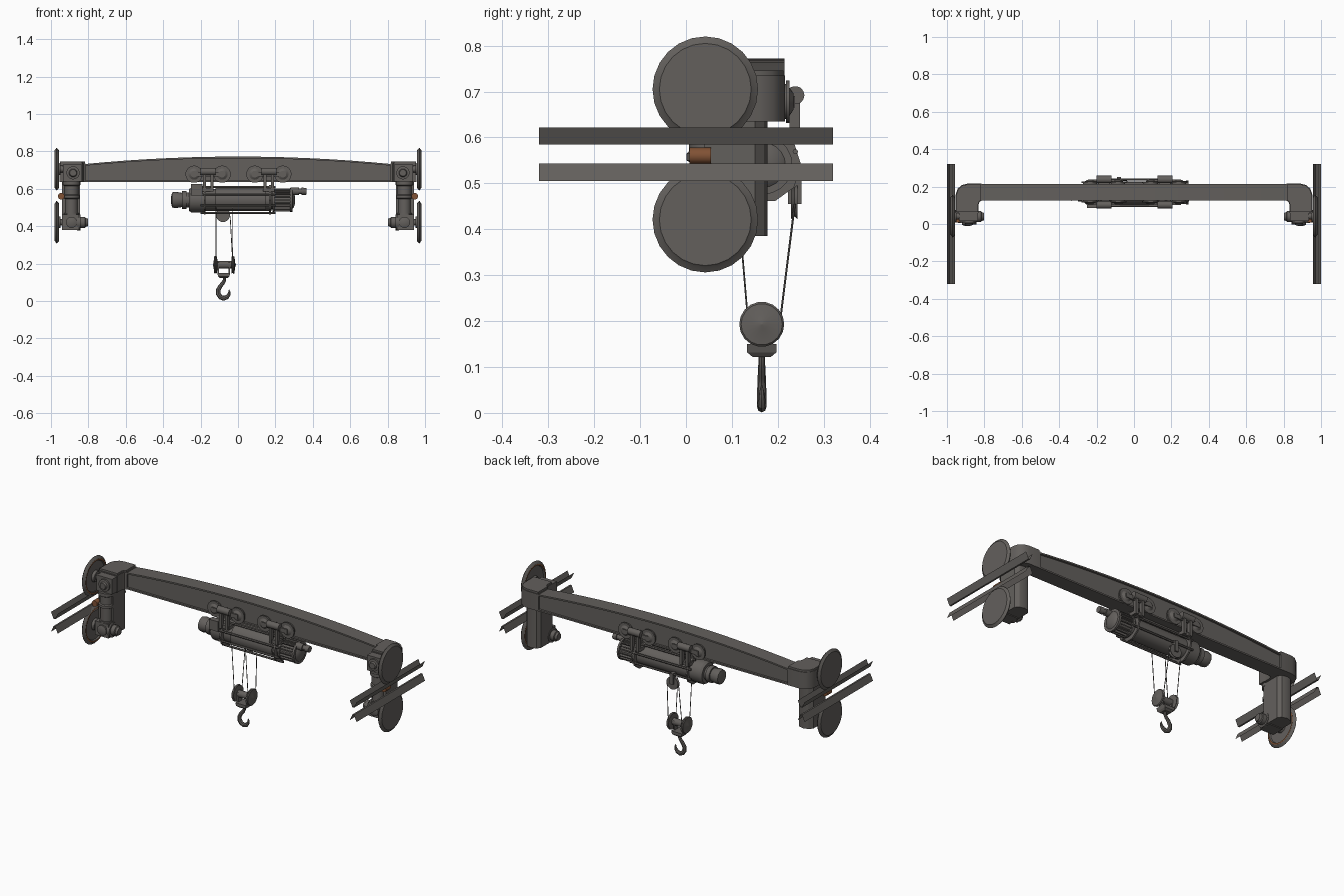
import bpy, bmesh, math
from mathutils import Vector, Matrix

if "Cube" in bpy.data.objects:
    bpy.data.objects.remove(bpy.data.objects["Cube"])

def mat(name, c):
    m = bpy.data.materials.new(name)
    m.diffuse_color = (*c, 1)
    m.use_nodes = True
    m.node_tree.nodes["Principled BSDF"].inputs["Base Color"].default_value = m.diffuse_color
    return m
STEEL = mat("dark_steel", (0.125, 0.116, 0.108))
RUST = mat("copper_brown", (0.22, 0.085, 0.035))

def finish(name, bm, m=STEEL, smooth=True):
    bmesh.ops.recalc_face_normals(bm, faces=bm.faces)
    me = bpy.data.meshes.new(name)
    bm.to_mesh(me); bm.free()
    me.materials.append(m)
    ob = bpy.data.objects.new(name, me)
    bpy.context.collection.objects.link(ob)
    if smooth:
        bpy.ops.object.select_all(action='DESELECT')
        ob.select_set(True)
        bpy.context.view_layer.objects.active = ob
        bpy.ops.object.shade_smooth_by_angle(angle=math.radians(32))
    return ob

def loft(name, rings, m=STEEL, cap=True, closed=True, smooth=True):
    """Bridge equal-length rings of points."""
    bm = bmesh.new()
    vs = [[bm.verts.new(p) for p in r] for r in rings]
    n = len(vs[0])
    for a, b in zip(vs, vs[1:]):
        for i in range(n if closed else n - 1):
            j = (i + 1) % n
            bm.faces.new((a[i], a[j], b[j], b[i]))
    if cap:
        bm.faces.new(vs[0]); bm.faces.new(vs[-1])
    return finish(name, bm, m, smooth)

def box(name, x0, x1, y0, y1, z0, z1, m=STEEL):
    return loft(name, [[(x0, y0, z), (x1, y0, z), (x1, y1, z), (x0, y1, z)] for z in (z0, z1)], m, smooth=False)

def lathe(name, prof, c, axis='X', n=20, m=STEEL):
    """Spin (offset, radius) pairs about an axis through c."""
    rings = []
    for t, r in prof:
        ring = []
        for i in range(n):
            a = 2 * math.pi * i / n
            u, v = max(r, 0.0005) * math.cos(a), max(r, 0.0005) * math.sin(a)
            p = {'X': (t, u, v), 'Y': (u, t, v), 'Z': (u, v, t)}[axis]
            ring.append(Vector(c) + Vector(p))
        rings.append(ring)
    return loft(name, rings, m)

def cyl(name, c, r, a, b, axis='X', n=20, m=STEEL):
    return lathe(name, [(a, r), (b, r)], c, axis, n, m)

def rod(name, p, q, r, n=6):
    p, q = Vector(p), Vector(q)
    rot = (q - p).to_track_quat('Z', 'Y')
    ring = [rot @ Vector((r * math.cos(2 * math.pi * i / n), r * math.sin(2 * math.pi * i / n), 0)) for i in range(n)]
    return loft(name, [[v + p for v in ring], [v + q for v in ring]])

# --- arched I-beam girder
def section(x):
    t, b = 0.772 - 0.042 * (x / 0.84) ** 2, 0.635
    f, w, h = 0.045, 0.033, 0.009
    pts = [(-f, b), (f, b), (f, b + h), (w, b + h), (w, t - h), (f, t - h), (f, t), (-f, t),
           (-f, t - h), (-w, t - h), (-w, b + h), (-f, b + h)]
    return [(x, 0.17 + y, z) for y, z in pts]
loft("girder", [section(-0.84 + 0.12 * i) for i in range(15)])

# --- end carriages, both sides
def plan(s, pts, z0, z1, name):
    loft(name, [[(s * x, y, z) for x, y in pts] for z in (z0, z1)])
CORNER = [(0.815, 0.216), (0.89, 0.216), (0.92, 0.208), (0.942, 0.19), (0.953, 0.16), (0.955, 0.06),
          (0.832, 0.06), (0.832, 0.1), (0.826, 0.118), (0.815, 0.125)]
LEG = [(0.845, 0.15), (0.86, 0.17), (0.89, 0.178), (0.92, 0.17), (0.938, 0.15), (0.94, 0.04), (0.845, 0.04)]

def end_carriage(s):
    side = "right" if s > 0 else "left"
    nm = lambda t: f"{side}_{t}"
    plan(s, CORNER, 0.635, 0.735, nm("corner"))
    plan(s, [(0.885 + (x - 0.885) * 0.95, 0.14 + (y - 0.14) * 0.95) for x, y in CORNER], 0.735, 0.746, nm("corner_cap"))
    plan(s, LEG, 0.385, 0.64, nm("leg"))
    # upper gearbox with round hub facing forward
    box(nm("upper_gearbox"), s * 0.835, s * 0.935, 0.015, 0.07, 0.64, 0.73)
    lathe(nm("upper_hub"), [(0.016, 0.035), (0.006, 0.035), (0.004, 0.022), (-0.006, 0.018)], (s * 0.882, 0, 0.685), 'Y')
    # column in front of the leg
    lathe(nm("column"), [(0.455, 0.04), (0.47, 0.04), (0.47, 0.034), (0.545, 0.034), (0.55, 0.044),
                         (0.565, 0.044), (0.57, 0.038), (0.615, 0.038), (0.62, 0.047), (0.64, 0.047)], (s * 0.89, 0.045, 0), 'Z')
    # drive motor
    box(nm("lower_gearbox"), s * 0.85, s * 0.94, 0.005, 0.08, 0.38, 0.462)
    lathe(nm("lower_hub"), [(0.006, 0.03), (-0.004, 0.03), (-0.01, 0.015)], (s * 0.89, 0, 0.42), 'Y')
    lathe(nm("drive_motor"), [(s * x, r) for x, r in ((0.86, 0.042), (0.842, 0.042), (0.842, 0.03), (0.818, 0.03),
                              (0.815, 0.024), (0.803, 0.02))], (0, 0.04, 0.42))
    cyl(nm("brown_buffer"), (s * 0.945, 0, 0.56), 0.018, 0.008, 0.055, 'Y', 12, RUST)
    # flanged wheels
    for z, lv in ((0.705, "upper"), (0.421, "lower")):
        prof = [(0.981, 0), (0.981, 0.1), (0.977, 0.104), (0.97, 0.115), (0.961, 0.106), (0.957, 0.1),
                (0.957, 0.092), (0.965, 0.088), (0.965, 0.034), (0.95, 0.03), (0.95, 0.018), (0.93, 0.018), (0.93, 0)]
        w = lathe(nm(lv + "_wheel"), [(s * x, r) for x, r in prof], (0, 0.042, z), n=24)
        # brown ring on the inner side of the rim
        w.data.materials.append(RUST)
        for p in w.data.polygons:
            r = math.hypot(p.center.y - 0.042, p.center.z - z)
            if 0.0945 < r < 0.0975 and abs(p.normal.x) > 0.9 and p.area < 0.01:
                p.material_index = 1
    # V-groove rails
    for apex, edge, lv in ((0.585, 0.622, "upper"), (0.543, 0.505, "lower")):
        loft(nm(lv + "_rail"), [[(s * 0.956, y, edge), (s * 0.973, y, apex), (s * 0.983, y, apex), (s * 1.0, y, edge)]
             for y in (-0.32, 0.32)], cap=False, closed=False, smooth=False)
for s in (-1, 1):
    end_carriage(s)

# --- trolley running on the girder
for cx, un in ((-0.16, "left"), (0.165, "right")):
    for s, sd in ((-1, "front"), (1, "back")):
        Y = lambda d: 0.17 + s * d
        for dx in (-0.075, 0.075):
            lathe(f"{un}_{sd}_trolley_wheel", [(s * t, r) for t, r in ((0.035, 0.038), (0.048, 0.038), (0.048, 0.046),
                  (0.056, 0.046), (0.056, 0.03), (0.064, 0.018), (0.064, 0))], (cx + dx, 0.17, 0.678), 'Y')
        box(f"{un}_{sd}_trolley_bar", cx - 0.085, cx + 0.085, Y(0.058), Y(0.068), 0.665, 0.69)
        cyl(f"{un}_{sd}_trolley_drive", (cx, Y(0.068), 0.692), 0.02, -0.04, 0.04, n=14)
        for dx in (-0.02, 0.02):
            box(f"{un}_{sd}_hanger", cx + dx - 0.008, cx + dx + 0.008, Y(0.055), Y(0.078), 0.585, 0.7)
    box(f"{un}_yoke", cx - 0.03, cx + 0.03, 0.1, 0.24, 0.585, 0.605)

# --- hoist: drum, end plates, frame rods, motors
HC = (0, 0.168, 0.54)
cyl("hoist_drum", HC, 0.058, -0.18, 0.18, n=28)
for x in (-0.178, 0.172):
    cyl("hoist_end_plate", HC, 0.083, x - 0.005, x + 0.005, n=10)
for i in range(8):
    a = 2 * math.pi * (i + 0.5) / 8
    y, z = HC[1] + 0.076 * math.cos(a), HC[2] + 0.076 * math.sin(a)
    if z > 0.5 or i % 2:
        rod("hoist_frame_rod", (-0.2, y, z), (0.2, y, z), 0.006)
# curved drum cover on the front
arc = [math.radians(100 + 16 * i) for i in range(9)]
loft("drum_cover", [[(x, HC[1] + r * math.cos(a), HC[2] + r * math.sin(a)) for r, seq in ((0.068, arc), (0.063, arc[::-1])) for a in seq]
     for x in (-0.12, 0.15)])
lathe("gear_housing", [(-0.178, 0.066), (-0.25, 0.066), (-0.262, 0.058), (-0.262, 0.04), (-0.275, 0.04), (-0.275, 0.047),
      (-0.3, 0.047), (-0.3, 0.038), (-0.335, 0.044), (-0.352, 0.04), (-0.357, 0.02)], HC, n=16)
lathe("hoist_motor", [(0.178, 0.05), (0.29, 0.05), (0.298, 0.04), (0.305, 0.02)], HC)
for i in range(20):
    a = 2 * math.pi * i / 20
    f = box("motor_fin", 0.195, 0.28, -0.003, 0.003, 0.045, 0.062)
    f.data.transform(Matrix.Translation(HC) @ Matrix.Rotation(a, 4, 'X'))
for x in (0.19, 0.285):
    cyl("motor_flange", HC, 0.064, x - 0.006, x + 0.006)
lathe("motor_terminal", [(0.28, 0.02), (0.325, 0.02), (0.325, 0.014), (0.34, 0.014), (0.34, 0.02), (0.366, 0.018)], (0, 0.15, 0.586), n=12)
box("control_box", -0.25, -0.19, 0.085, 0.12, 0.565, 0.625)

# --- rear guide sheave
lathe("guide_sheave", [(0.229, 0.015), (0.229, 0.038), (0.236, 0.032), (0.243, 0.038), (0.243, 0.015)], (-0.08, 0, 0.46), 'Y')
box("sheave_bracket", -0.09, -0.07, 0.222, 0.252, 0.455, 0.52)

# --- ropes
for x in (-0.118, -0.028):
    rod("front_rope", (x, 0.11, 0.5), (x, 0.135, 0.2), 0.0022)
    rod("rear_rope", (-0.08 + (0.038 if x > -0.08 else -0.038), 0.237, 0.455), (x, 0.205, 0.2), 0.0022)

# --- hook block
for s, x in ((-1, -0.119), (1, -0.027)):
    lathe("hook_pulley", [(-s * 0.009, 0.018), (-s * 0.007, 0.047), (-s * 0.002, 0.043), (s * 0.004, 0.049),
          (s * 0.008, 0.045), (s * 0.012, 0.012), (s * 0.016, 0)], (x, 0.165, 0.193), n=18)
cyl("hook_axle", (0, 0.165, 0.193), 0.02, -0.115, -0.03, n=14)
for x in (-0.105, -0.048):
    box("hook_side_plate", x - 0.004, x + 0.004, 0.148, 0.182, 0.142, 0.205)
loft("hook_crosshead", [[(-0.076 + a * w, 0.165 + b * d, z) for a, b in ((-1, -1), (1, -1), (1, 1), (-1, 1))]
     for w, d, z in ((0.022, 0.02, 0.122), (0.03, 0.032, 0.132), (0.035, 0.032, 0.15))], smooth=False)
# hook: tapered sweep in the x-z plane
path = [(-0.072, 0.13, .009), (-0.072, 0.112, .009), (-0.08, 0.096, .010), (-0.094, 0.08, .011), (-0.105, 0.06, .012),
        (-0.105, 0.038, .013), (-0.094, 0.021, .013), (-0.077, 0.0145, .0135), (-0.06, 0.02, .012),
        (-0.049, 0.034, .009), (-0.046, 0.048, .006), (-0.049, 0.06, .002)]
rings = []
for i, (x, z, r) in enumerate(path):
    a, b = path[max(i - 1, 0)], path[min(i + 1, len(path) - 1)]
    t = Vector((b[0] - a[0], 0, b[1] - a[1])).normalized()
    nrm = Vector((-t.z, 0, t.x))
    rings.append([Vector((x, 0.165, z)) + nrm * r * math.cos(k * math.pi / 4) + Vector((0, 0.8 * r * math.sin(k * math.pi / 4), 0))
                  for k in range(8)])
loft("hook", rings)
